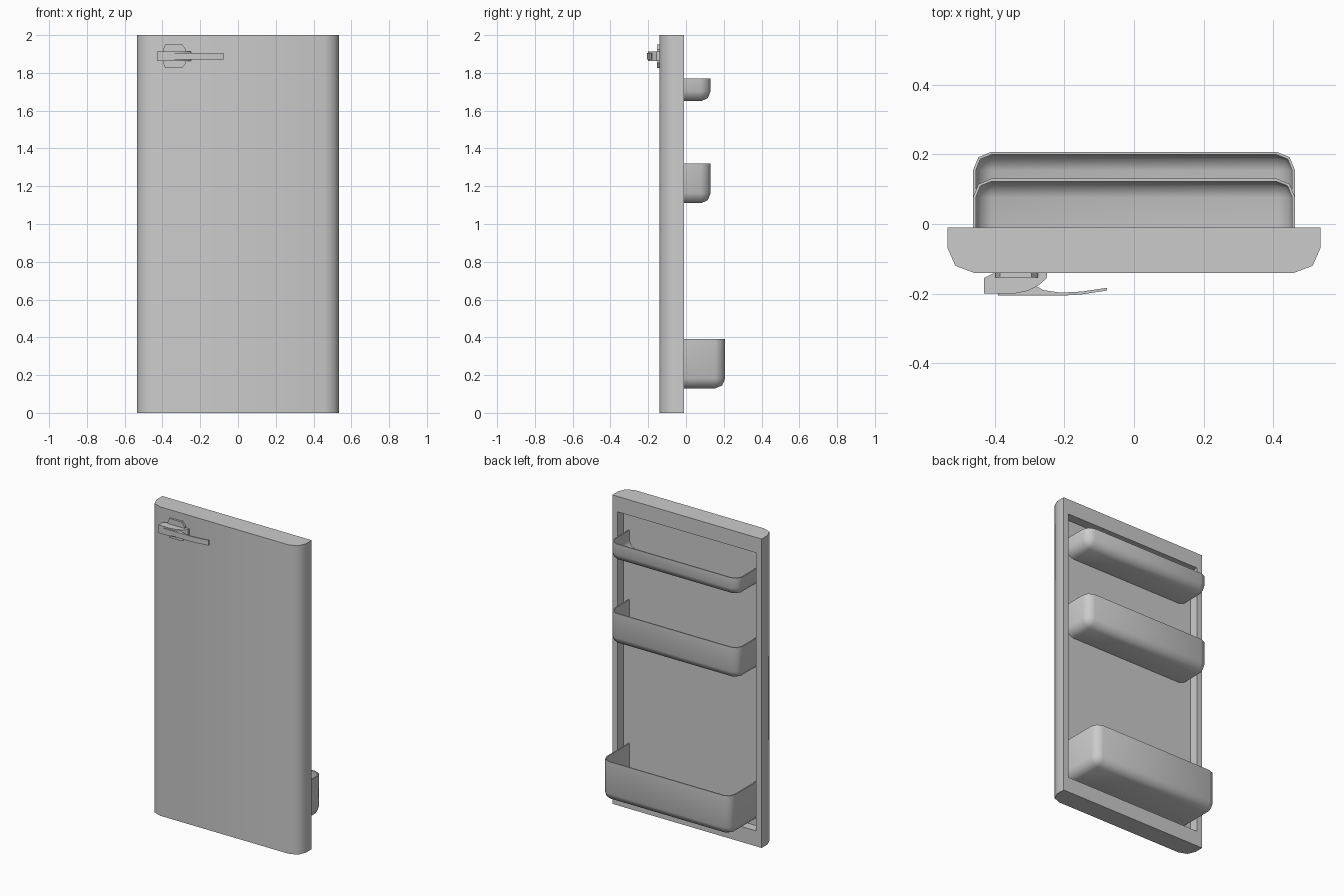
import bpy, bmesh, math
from mathutils import Vector

if "Cube" in bpy.data.objects:
    bpy.data.objects.remove(bpy.data.objects["Cube"])


def finish(name, bm, angle=50):
    bmesh.ops.recalc_face_normals(bm, faces=bm.faces)
    me = bpy.data.meshes.new(name)
    bm.to_mesh(me)
    bm.free()
    ob = bpy.data.objects.new(name, me)
    bpy.context.collection.objects.link(ob)
    bpy.ops.object.select_all(action='DESELECT')
    ob.select_set(True)
    bpy.context.view_layer.objects.active = ob
    bpy.ops.object.shade_smooth_by_angle(angle=math.radians(angle))
    return ob


def prism(points, offset):
    """Closed outline (3D points) extruded along offset."""
    bm = bmesh.new()
    face = bm.faces.new([bm.verts.new(p) for p in points])
    ext = bmesh.ops.extrude_face_region(bm, geom=[face], use_keep_orig=True)
    bmesh.ops.translate(bm, vec=offset,
                        verts=[g for g in ext["geom"] if isinstance(g, bmesh.types.BMVert)])
    bmesh.ops.recalc_face_normals(bm, faces=bm.faces)
    return bm


# Door slab: rounded plan profile with a recessed back panel
half = [(0.535, -0.01), (0.535, -0.07), (0.513, -0.12), (0.46, -0.14)]
plan = half + [(-x, y) for x, y in reversed(half)]
bm = prism([(x, y, 0) for x, y in plan], (0, 0, 2))
bm.normal_update()
back = max(bm.faces, key=lambda f: f.calc_center_median().y)
bmesh.ops.inset_individual(bm, faces=[back], thickness=0.055)
for v in back.verts:
    v.co.z = 0.10 if v.co.z < 1 else 1.90
ext = bmesh.ops.extrude_face_region(bm, geom=[back])
bmesh.ops.translate(bm, vec=(0, -0.06, 0),
                    verts=[g for g in ext["geom"] if isinstance(g, bmesh.types.BMVert)])
if back.is_valid:
    bmesh.ops.delete(bm, geom=[back], context='FACES_ONLY')
finish("door", bm)


# Shelf bins: rounded thin-walled trays, open at the top and against the panel
def bin_shelf(name, z0, z1, depth):
    y0 = -0.07
    bm = bmesh.new()
    bmesh.ops.create_cube(bm, size=1)
    for v in bm.verts:
        v.co = Vector((v.co.x * 0.924, y0 if v.co.y < 0 else depth, z0 if v.co.z < 0 else z1))
    bm.normal_update()
    bmesh.ops.delete(bm, geom=[f for f in bm.faces if f.normal.z > 0.9 or f.normal.y < -0.9],
                     context='FACES_ONLY')
    bmesh.ops.delete(bm, geom=[e for e in bm.edges if not e.link_faces], context='EDGES')
    bmesh.ops.bevel(bm, geom=[e for e in bm.edges if not e.is_boundary], offset=0.052,
                    offset_type='OFFSET', segments=2, profile=0.5, affect='EDGES')
    # make sure the walls face outwards so thickness grows inwards
    bmesh.ops.recalc_face_normals(bm, faces=bm.faces)
    low = min(bm.faces, key=lambda f: f.calc_center_median().z)
    if low.normal.z > 0:
        bmesh.ops.reverse_faces(bm, faces=bm.faces)
    thick = bm.copy()
    bm.free()
    me = bpy.data.meshes.new(name)
    thick.to_mesh(me)
    thick.free()
    ob = bpy.data.objects.new(name, me)
    bpy.context.collection.objects.link(ob)
    bpy.ops.object.select_all(action='DESELECT')
    ob.select_set(True)
    bpy.context.view_layer.objects.active = ob
    mod = ob.modifiers.new("wall", 'SOLIDIFY')
    mod.thickness = 0.008
    mod.offset = -1
    bpy.ops.object.modifier_apply(modifier=mod.name)
    bpy.ops.object.shade_smooth_by_angle(angle=math.radians(50))


bin_shelf("bottom_bin", 0.13, 0.39, 0.207)
bin_shelf("middle_bin", 1.11, 1.32, 0.13)
bin_shelf("top_bin", 1.65, 1.77, 0.13)

# Latch: chamfered mounting plate, body and curved lever
ZC = 1.888
upper = [(-0.275, 0.035), (-0.295, 0.062), (-0.385, 0.062), (-0.397, 0.035)]
plate = upper + [(x, -z) for x, z in reversed(upper)]
finish("latch_plate", prism([(x, -0.138, ZC + z) for x, z in plate], (0, -0.015, 0)), 25)

body = [(-0.43, -0.155), (-0.40, -0.14), (-0.25, -0.14), (-0.25, -0.155),
        (-0.275, -0.177), (-0.305, -0.192), (-0.345, -0.20), (-0.43, -0.20)]
finish("latch_body", prism([(x, y, ZC - 0.026) for x, y in body], (0, 0, 0.052)), 35)

lever = [(-0.39, -0.199), (-0.345, -0.199), (-0.305, -0.191), (-0.28, -0.178), (-0.26, -0.19),
         (-0.21, -0.197), (-0.15, -0.194), (-0.077, -0.183), (-0.077, -0.191),
         (-0.15, -0.202), (-0.21, -0.206), (-0.39, -0.206)]
finish("latch_lever", prism([(x, y, ZC - 0.017) for x, y in lever], (0, 0, 0.034)), 35)
